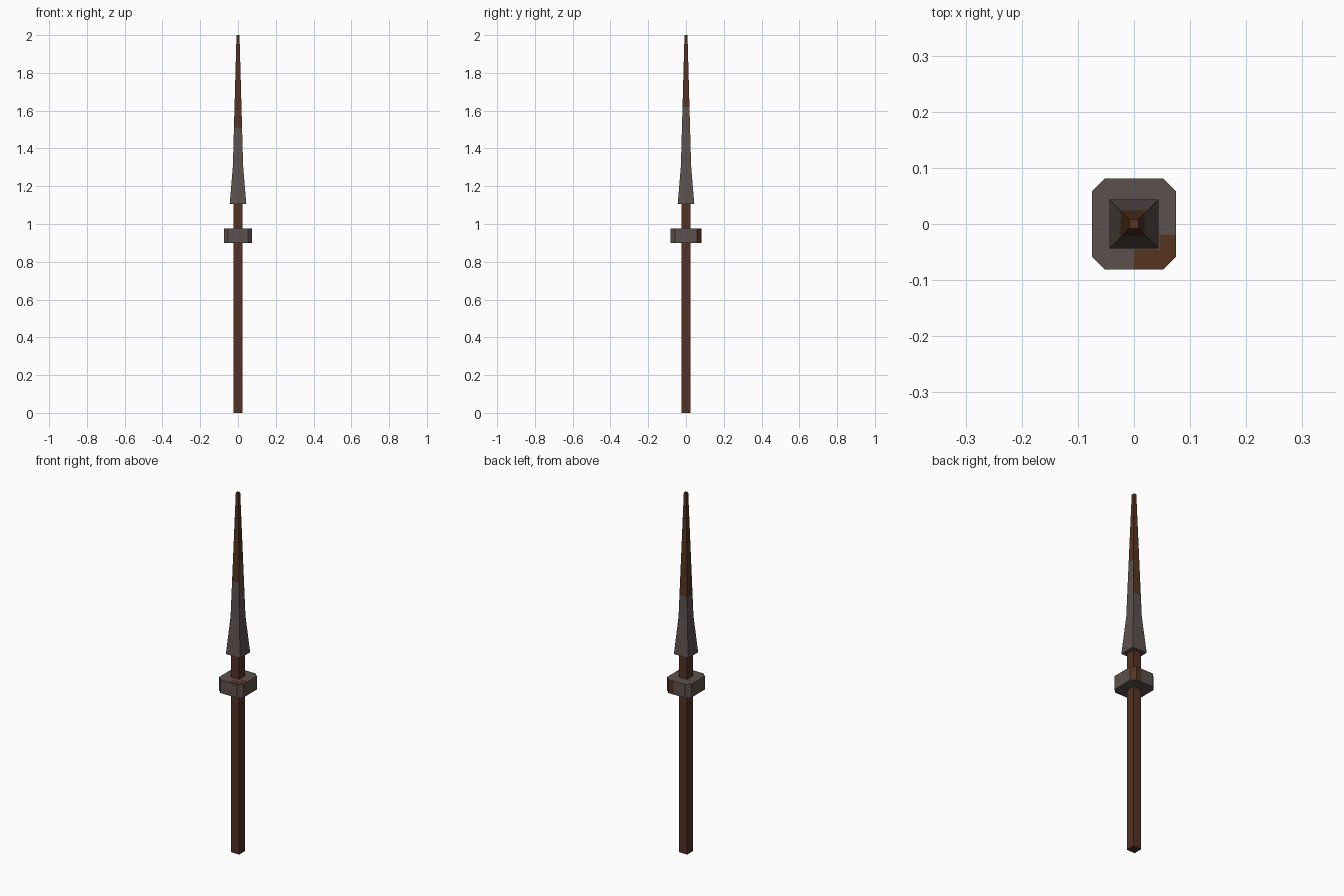
import bpy, bmesh

if "Cube" in bpy.data.objects:
    bpy.data.objects.remove(bpy.data.objects["Cube"])


def mat(name, rgb):
    m = bpy.data.materials.new(name)
    m.diffuse_color = (*rgb, 1)
    m.use_nodes = True
    m.node_tree.nodes["Principled BSDF"].inputs["Base Color"].default_value = m.diffuse_color
    return m


WOOD = mat("dark_wood", (0.085, 0.032, 0.018))
IRON = mat("dull_iron", (0.107, 0.083, 0.075))
RUST = mat("rust", (0.092, 0.035, 0.015))


def loft(name, sections, mats, rule=None, cuts=()):
    """Skin a stack of (outline, z) sections, then slice and colour faces by rule."""
    bm = bmesh.new()
    rings = [[bm.verts.new((x, y, z)) for x, y in pts] for pts, z in sections]
    n = len(rings[0])
    for a, b in zip(rings, rings[1:]):
        for i in range(n):
            j = (i + 1) % n
            bm.faces.new((a[i], a[j], b[j], b[i]))
    bm.faces.new(rings[0][::-1])
    bm.faces.new(rings[-1])
    for co, no in cuts:
        bmesh.ops.bisect_plane(bm, geom=bm.verts[:] + bm.edges[:] + bm.faces[:],
                               plane_co=co, plane_no=no)
    bmesh.ops.recalc_face_normals(bm, faces=bm.faces)
    if rule:
        for f in bm.faces:
            f.material_index = int(rule(f.calc_center_median(), f.normal))
    me = bpy.data.meshes.new(name)
    bm.to_mesh(me)
    bm.free()
    for m in mats:
        me.materials.append(m)
    ob = bpy.data.objects.new(name, me)
    bpy.context.collection.objects.link(ob)
    return ob


def square(h):
    return [(-h, -h), (h, -h), (h, h), (-h, h)]


# Square wooden shaft, running into the head socket
loft("shaft", [(square(0.025), 0), (square(0.025), 1.12)], [WOOD])


# Long tapered iron head; the rust line differs on each side
def head_rust(c, n):
    if abs(n.z) > 0.9:
        return c.z > 1.5
    if abs(n.x) > abs(n.y):
        return c.z > (1.62 if n.x > 0 else 1.43)
    return c.z > (1.43 if n.y > 0 else 1.51)


loft("spear_head",
     [(square(0.044), 1.105), (square(0.027), 1.31), (square(0.008), 2.0)],
     [IRON, RUST], head_rust,
     [((0, 0, z), (0, 0, 1)) for z in (1.43, 1.51, 1.62)])


# Chamfered iron collar with rust on one corner and part of the top
def collar_rust(c, n):
    if n.z > 0.9:
        return c.y < -0.02 and (c.x > 0.045 or (c.x > 0 and c.y < -0.045))
    return n.y > 0.5 and c.x > 0.02


X, Y, C = 0.075, 0.081, 0.023
outline = [(-X + C, -Y), (X - C, -Y), (X, -Y + C), (X, Y - C),
           (X - C, Y), (-X + C, Y), (-X, Y - C), (-X, -Y + C)]
loft("collar", [(outline, 0.90), (outline, 0.975)], [IRON, RUST], collar_rust,
     [((x, 0, 0), (1, 0, 0)) for x in (0.0, 0.02, 0.045)] +
     [((0, y, 0), (0, 1, 0)) for y in (-0.02, -0.045)])
